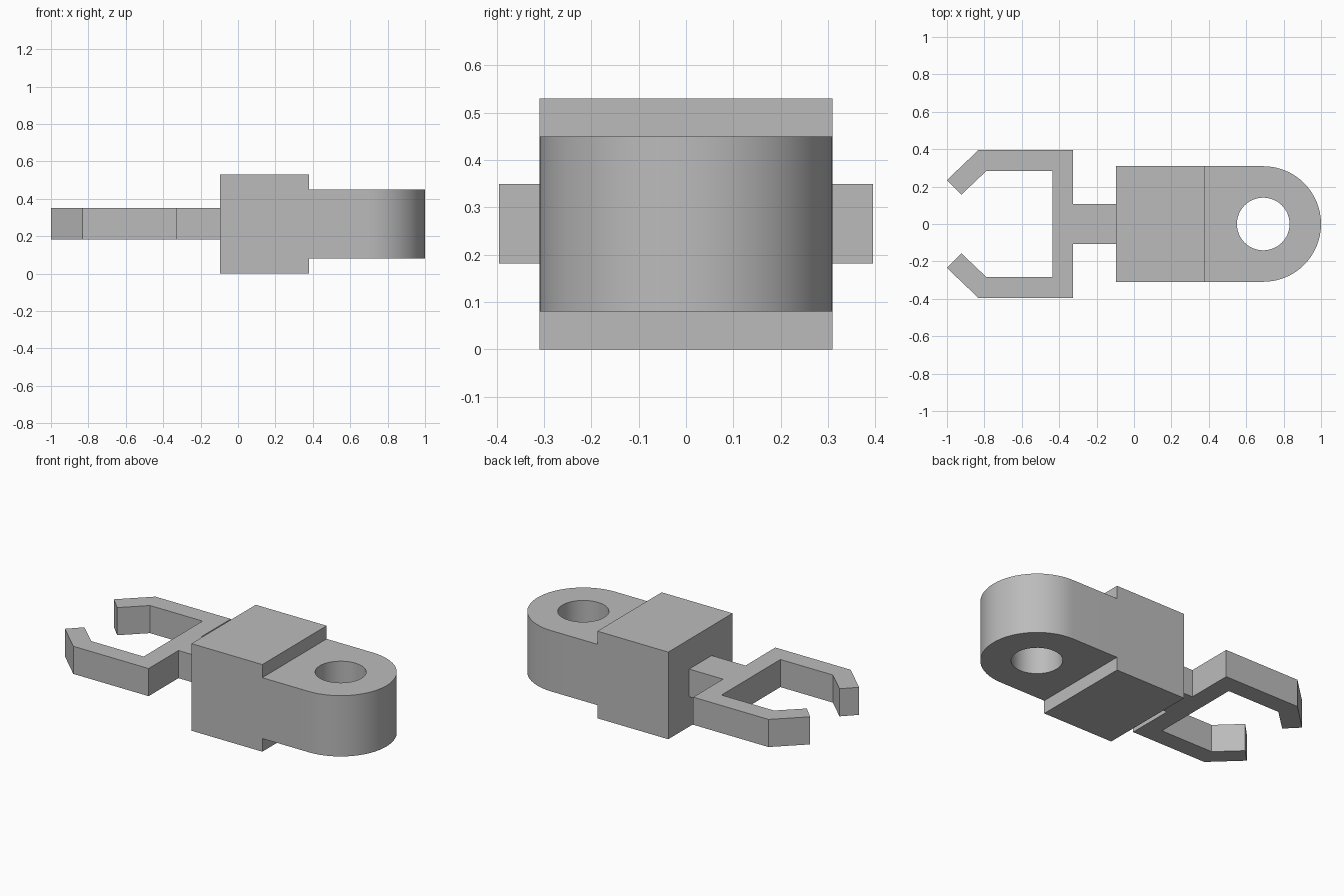
import bpy, bmesh
from math import sin, cos, pi, radians
from mathutils import Vector

if "Cube" in bpy.data.objects:
    bpy.data.objects.remove(bpy.data.objects["Cube"])

# Single grey plastic
grey = bpy.data.materials.new("grey")
grey.use_nodes = True
colour = (0.5, 0.5, 0.5, 1)
grey.diffuse_color = colour
grey.node_tree.nodes["Principled BSDF"].inputs["Base Color"].default_value = colour


def arc(cx, radius, start, end, steps):
    """Points on an arc centred on the x axis."""
    return [(cx + radius * cos(start + (end - start) * i / steps),
             radius * sin(start + (end - start) * i / steps))
            for i in range(steps + 1)]


def extrude_profile(name, loops, z0, z1):
    """Solid from an outline, plus optional hole loops, raised from z0 to z1."""
    bm = bmesh.new()
    edges = []
    for loop in loops:
        verts = [bm.verts.new((x, y, z0)) for x, y in loop]
        edges += [bm.edges.new((v, verts[i - 1])) for i, v in enumerate(verts)]
    if len(loops) == 1:
        bm.faces.new(verts)
    else:
        bmesh.ops.triangle_fill(bm, edges=edges, use_beauty=True, normal=(0, 0, 1))
    raised = bmesh.ops.extrude_face_region(bm, geom=bm.faces[:], use_keep_orig=True)
    bmesh.ops.translate(bm, vec=Vector((0, 0, z1 - z0)),
                        verts=[g for g in raised["geom"] if isinstance(g, bmesh.types.BMVert)])
    bmesh.ops.recalc_face_normals(bm, faces=bm.faces[:])
    mesh = bpy.data.meshes.new(name)
    bm.to_mesh(mesh)
    bm.free()
    mesh.materials.append(grey)
    obj = bpy.data.objects.new(name, mesh)
    bpy.context.collection.objects.link(obj)
    bpy.ops.object.select_all(action="DESELECT")
    obj.select_set(True)
    bpy.context.view_layer.objects.active = obj
    bpy.ops.object.shade_smooth_by_angle(angle=radians(30))
    return obj


back, step, half = -0.097, 0.38, 0.309

# Central block
extrude_profile("body_block",
                [[(back, -half), (step, -half), (step, half), (back, half)]], 0, 0.53)

# Rounded lug with a through hole
hole_x = 1 - half
lug = [(step, -half)] + arc(hole_x, half, -pi / 2, pi / 2, 32) + [(step, half)]
hole = arc(hole_x, 0.141, 0, 2 * pi, 48)[:-1]
extrude_profile("pivot_lug", [lug, hole], 0.08, 0.45)

# Open claw and its neck, one half of the outline mirrored across the x axis
claw = [(back, 0.108), (-0.325, 0.108), (-0.325, 0.395), (-0.832, 0.395), (-1, 0.235),
        (-0.923, 0.157), (-0.79, 0.283), (-0.437, 0.283)]
extrude_profile("claw", [claw + [(x, -y) for x, y in reversed(claw)]], 0.182, 0.35)
